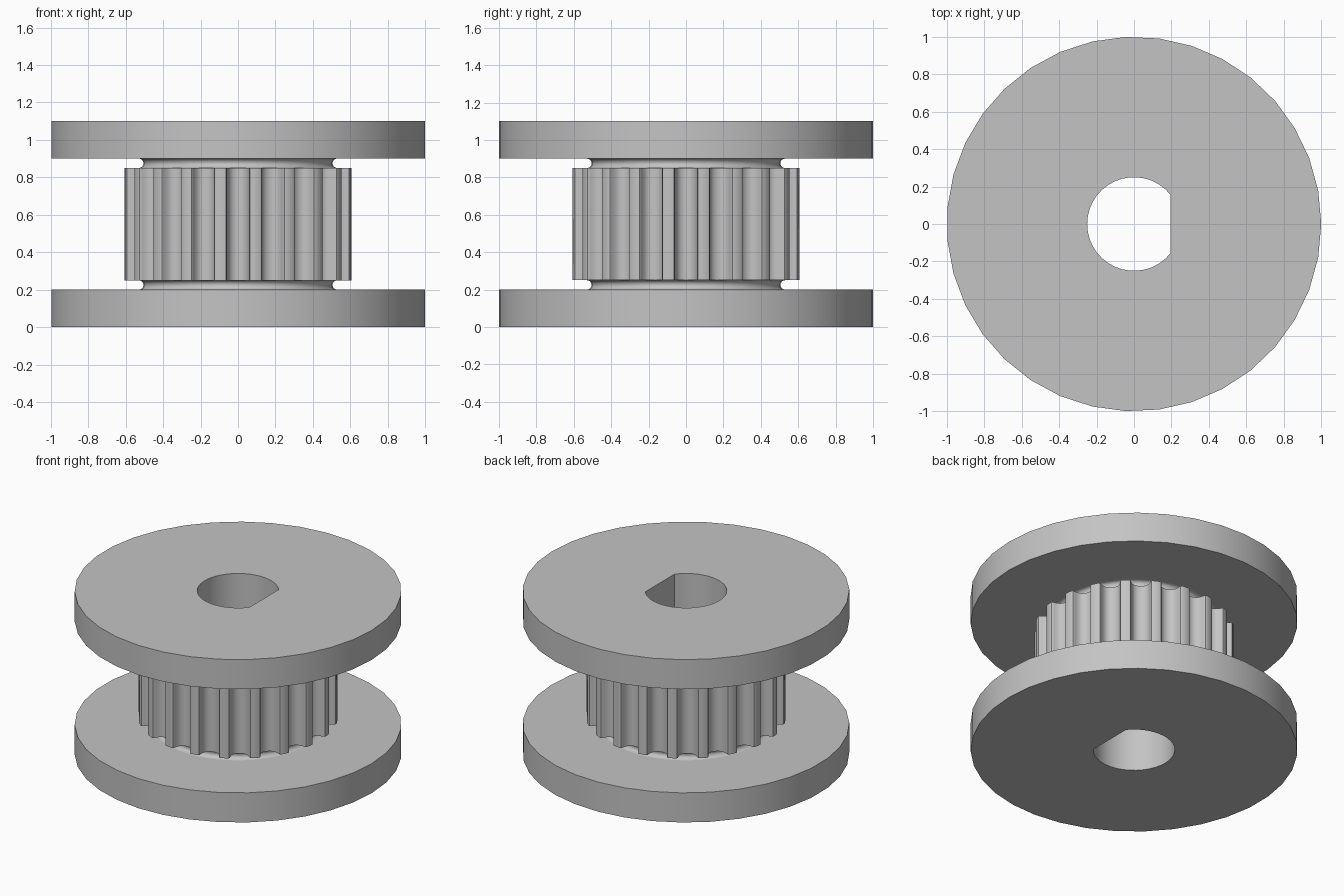
import bpy
import bmesh
from math import radians, sin, cos, acos, pi, sqrt

cube = bpy.data.objects.get("Cube")
if cube:
    bpy.data.objects.remove(cube, do_unlink=True)

grey = bpy.data.materials.new("matte grey")
grey.use_nodes = True
grey.diffuse_color = (0.55, 0.55, 0.55, 1)
grey.node_tree.nodes["Principled BSDF"].inputs["Base Color"].default_value = (0.55, 0.55, 0.55, 1)


def circle(radius, sides):
    return [(radius * cos(2 * pi * i / sides), radius * sin(2 * pi * i / sides))
            for i in range(sides)]


def bore_outline(radius=0.25, flat=0.195, steps=30):
    # Round shaft hole with a flat on the +x side
    start = acos(flat / radius)
    sweep = 2 * (pi - start)
    return [(radius * cos(start + sweep * i / steps), radius * sin(start + sweep * i / steps))
            for i in range(steps + 1)]


def gear_outline(teeth=20, radius=0.611):
    # Half of one rounded belt groove: (sideways offset, depth)
    half = [(0.0747, 0), (0.0648, 0.004), (0.0598, 0.013), (0.0579, 0.024),
            (0.0547, 0.034), (0.0505, 0.044), (0.0452, 0.054), (0.0358, 0.064),
            (0.0248, 0.071), (0.0127, 0.075)]
    groove = [(-s, d) for s, d in half] + [(0, 0.0764)] + half[::-1]
    points = []
    for i in range(teeth):
        a = 2 * pi * i / teeth
        for s, d in groove:
            r = sqrt(radius ** 2 - s ** 2) - d
            points.append((r * cos(a) - s * sin(a), r * sin(a) + s * cos(a)))
    return points


def build_part(name, layers, capped=True):
    """Skin stacked outlines [(points, z)...] around the shaft hole."""
    bm = bmesh.new()

    def ring(points, z):
        verts = [bm.verts.new((x, y, z)) for x, y in points]
        edges = [bm.edges.new((v, verts[(i + 1) % len(verts)])) for i, v in enumerate(verts)]
        return verts, edges

    def skin(low, high):
        n = len(low)
        for i in range(n):
            j = (i + 1) % n
            bm.faces.new((low[i], low[j], high[j], high[i]))

    outer = [ring(p, z) for p, z in layers]
    inner = [ring(bore_outline(), layers[k][1]) for k in (0, -1)]
    for low, high in zip(outer, outer[1:]):
        skin(low[0], high[0])
    skin(inner[1][0], inner[0][0])
    if capped:
        for k in (0, -1):
            bmesh.ops.triangle_fill(bm, edges=outer[k][1] + inner[k][1], use_beauty=True)
        bmesh.ops.recalc_face_normals(bm, faces=bm.faces)

    mesh = bpy.data.meshes.new(name)
    bm.to_mesh(mesh)
    bm.free()
    mesh.materials.append(grey)
    obj = bpy.data.objects.new(name, mesh)
    bpy.context.collection.objects.link(obj)
    bpy.ops.object.select_all(action='DESELECT')
    obj.select_set(True)
    bpy.context.view_layer.objects.active = obj
    bpy.ops.object.shade_smooth_by_angle(angle=radians(30))
    return obj


def neck_layers(z, radius=0.53, fillet=0.025, steps=10):
    # Half-round undercut between a flange and the toothed drum
    return [(circle(radius - fillet * sin(pi * i / steps), 40),
             z - fillet * cos(pi * i / steps)) for i in range(steps + 1)]


# Flanges
disc = circle(1, 35)
build_part("lower_flange", [(disc, 0), (disc, 0.2)])
build_part("upper_flange", [(disc, 0.9), (disc, 1.1)])

# Toothed drum
teeth = gear_outline()
build_part("toothed_drum", [(teeth, 0.25), (teeth, 0.85)])

# Undercut necks
build_part("lower_neck", neck_layers(0.225), capped=False)
build_part("upper_neck", neck_layers(0.875), capped=False)
